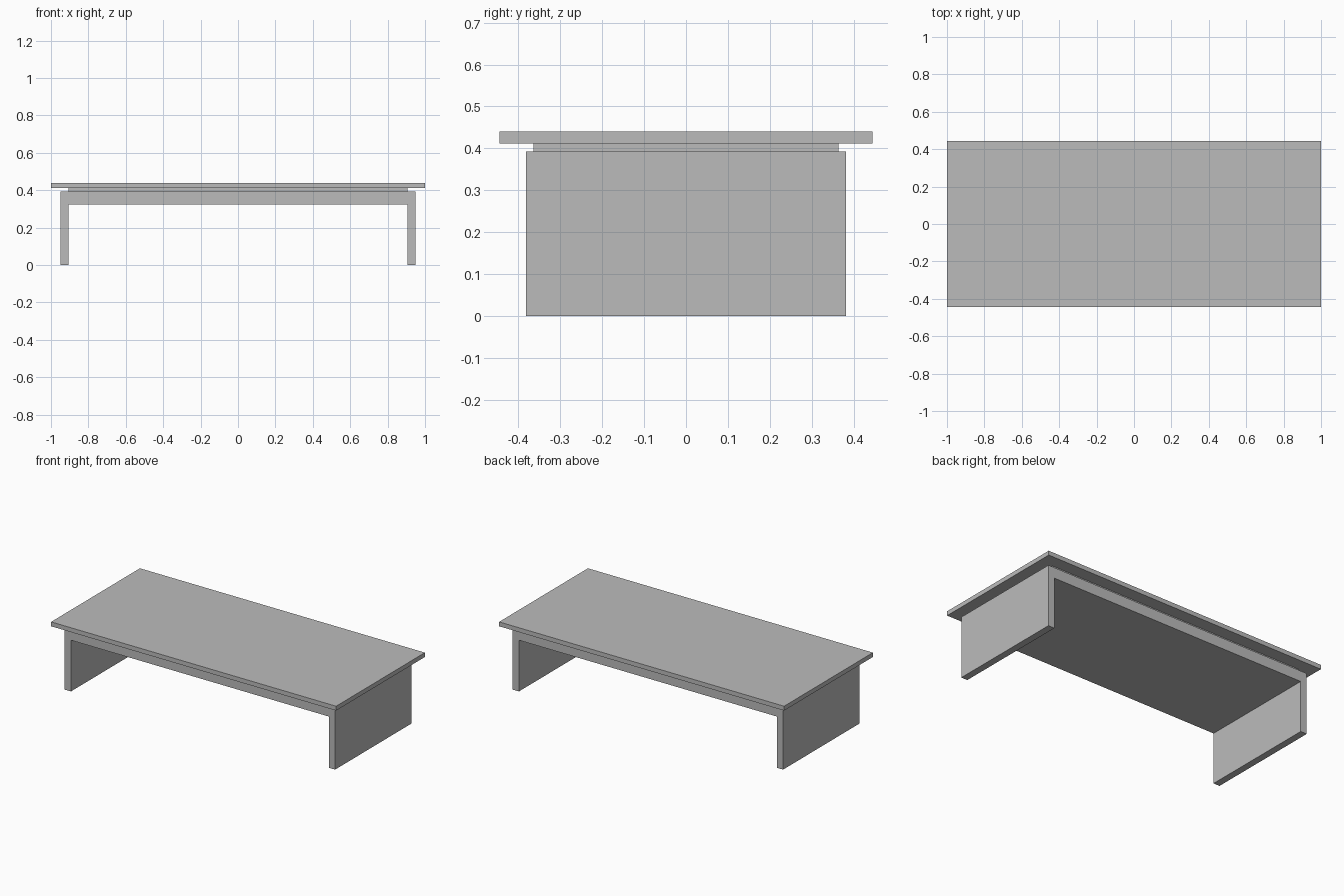
import bpy
import bmesh

cube = bpy.data.objects.get("Cube")
if cube:
    bpy.data.objects.remove(cube, do_unlink=True)

# Single plain grey finish
GREY = (0.5, 0.5, 0.5, 1.0)
grey = bpy.data.materials.new("plain_grey")
grey.use_nodes = True
grey.diffuse_color = GREY
grey.node_tree.nodes["Principled BSDF"].inputs["Base Color"].default_value = GREY


def prism(name, outline, half_depth):
    """Extrude an x-z outline from front to back, centred on y = 0."""
    bm = bmesh.new()
    face = bm.faces.new([bm.verts.new((x, -half_depth, z)) for x, z in outline])
    result = bmesh.ops.extrude_face_region(bm, geom=[face])
    verts = [v for v in result["geom"] if isinstance(v, bmesh.types.BMVert)]
    bmesh.ops.translate(bm, verts=verts, vec=(0, 2 * half_depth, 0))
    bmesh.ops.recalc_face_normals(bm, faces=bm.faces)
    mesh = bpy.data.meshes.new(name)
    bm.to_mesh(mesh)
    bm.free()
    mesh.materials.append(grey)
    obj = bpy.data.objects.new(name, mesh)
    bpy.context.collection.objects.link(obj)
    return obj


def slab(name, half_width, half_depth, bottom, top):
    outline = [(-half_width, bottom), (half_width, bottom),
               (half_width, top), (-half_width, top)]
    return prism(name, outline, half_depth)


# Bridge-shaped base: two panel legs joined by a thick deck
OUTER, INNER = 0.949, 0.905
DECK_BOTTOM, DECK_TOP = 0.325, 0.393
TOP_BOTTOM, TOP_TOP = 0.412, 0.44

right_half = [(INNER, DECK_BOTTOM), (INNER, 0), (OUTER, 0), (OUTER, DECK_TOP)]
left_half = [(-x, z) for x, z in reversed(right_half)]
prism("base_frame", right_half + left_half, 0.382)

# Recessed spacer forming the shadow gap
slab("spacer", INNER, 0.364, DECK_TOP, TOP_BOTTOM)

# Overhanging table top
slab("table_top", 1.0, 0.445, TOP_BOTTOM, TOP_TOP)
